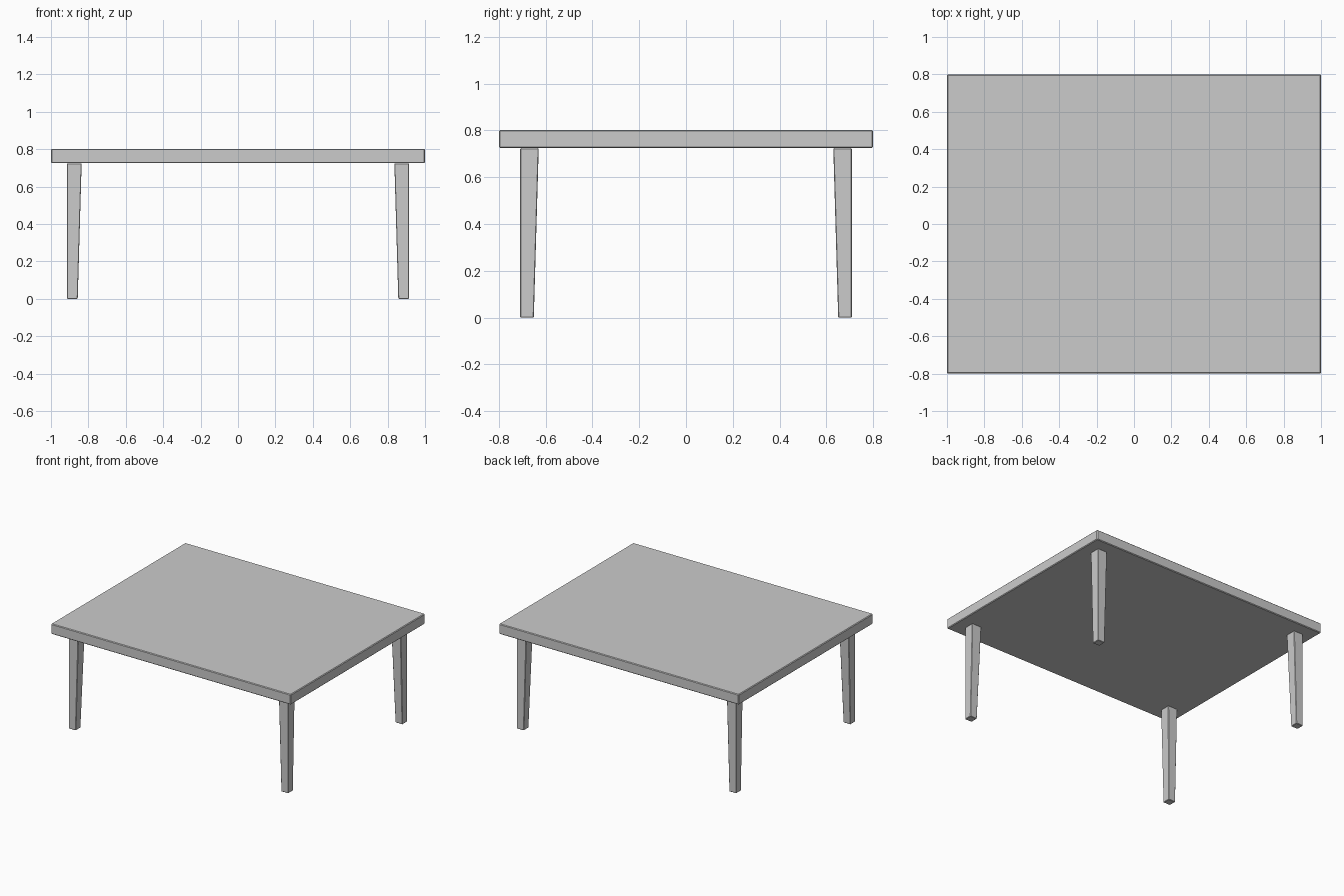
import bpy, bmesh

if "Cube" in bpy.data.objects:
    bpy.data.objects.remove(bpy.data.objects["Cube"])


def tapered_box(name, bottom, top, z0, z1, bevel):
    """Box between two (x0, x1, y0, y1) rectangles, with slightly softened edges."""
    bm = bmesh.new()
    rings = []
    for (x0, x1, y0, y1), z in ((bottom, z0), (top, z1)):
        rings.append([bm.verts.new((x, y, z))
                      for x, y in ((x0, y0), (x1, y0), (x1, y1), (x0, y1))])
    low, high = rings
    bm.faces.new(low[::-1])
    bm.faces.new(high)
    for i in range(4):
        j = (i + 1) % 4
        bm.faces.new((low[i], low[j], high[j], high[i]))
    bmesh.ops.recalc_face_normals(bm, faces=bm.faces)
    mesh = bpy.data.meshes.new(name)
    bm.to_mesh(mesh)
    bm.free()
    obj = bpy.data.objects.new(name, mesh)
    bpy.context.collection.objects.link(obj)
    mod = obj.modifiers.new("Soft edges", 'BEVEL')
    mod.width = bevel
    mod.segments = 1
    return obj


# Tabletop slab
slab = (-1, 1, -0.8, 0.8)
tapered_box("tabletop", slab, slab, 0.725, 0.802, 0.005)

# Legs: straight outer faces, inner faces tapering towards the floor
for side, sx in (("left", -1), ("right", 1)):
    for end, sy in (("front", -1), ("back", 1)):
        foot = (sx * 0.857, sx * 0.915, sy * 0.651, sy * 0.709)
        head = (sx * 0.836, sx * 0.915, sy * 0.630, sy * 0.709)
        tapered_box(f"{end}_{side}_leg", foot, head, 0, 0.724, 0.003)
